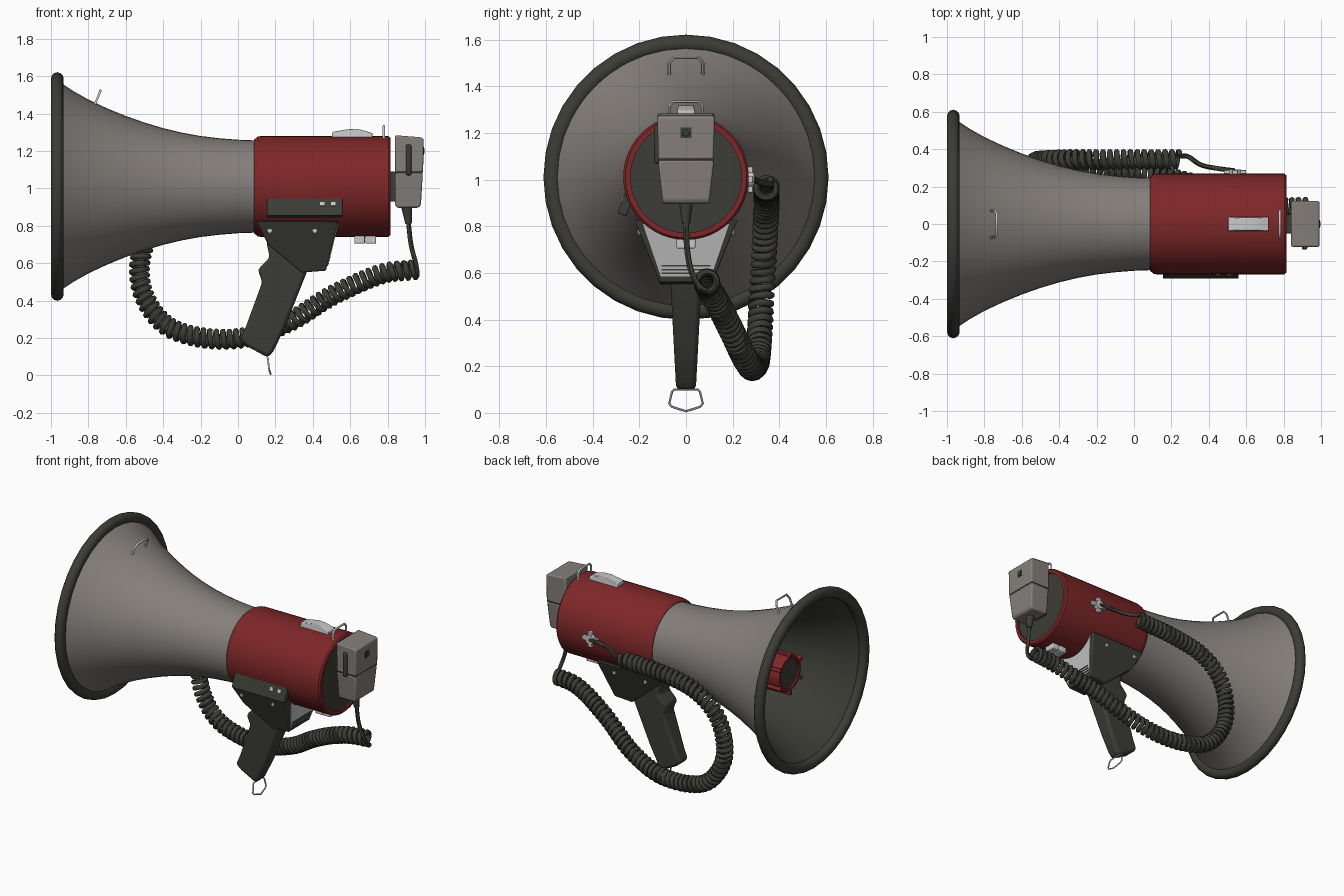
import bpy, bmesh, math
from mathutils import Vector, Matrix

if "Cube" in bpy.data.objects:
    bpy.data.objects.remove(bpy.data.objects["Cube"])

AXIS = 1.01  # height of the horn axis


def material(name, rgb):
    m = bpy.data.materials.new(name)
    m.diffuse_color = (*rgb, 1)
    m.use_nodes = True
    m.node_tree.nodes["Principled BSDF"].inputs["Base Color"].default_value = m.diffuse_color
    return m


GREY = material("warm_grey", (0.235, 0.215, 0.20))
RED = material("red", (0.21, 0.02, 0.021))
DARK = material("dark_olive", (0.046, 0.046, 0.038))
SILVER = material("silver", (0.58, 0.58, 0.58))


def finish(ob, mat, bevel=0.0, angle=35):
    ob.data.materials.append(mat)
    if bevel:
        b = ob.modifiers.new("bevel", 'BEVEL')
        b.width, b.segments, b.limit_method = bevel, 2, 'ANGLE'
    bpy.ops.object.select_all(action='DESELECT')
    ob.select_set(True)
    bpy.context.view_layer.objects.active = ob
    bpy.ops.object.shade_smooth_by_angle(angle=math.radians(angle))
    return ob


def from_bmesh(name, bm, mat, bevel=0.0):
    bmesh.ops.recalc_face_normals(bm, faces=bm.faces)
    me = bpy.data.meshes.new(name)
    bm.to_mesh(me)
    bm.free()
    ob = bpy.data.objects.new(name, me)
    bpy.context.collection.objects.link(ob)
    return finish(ob, mat, bevel)


def revolve(name, profile, mat, sides=40):
    """Spin (x, radius) points about the horn axis; radius 0 closes an end."""
    bm = bmesh.new()
    vs = [bm.verts.new((x, 0, AXIS + r)) for x, r in profile]
    es = [bm.edges.new(p) for p in zip(vs, vs[1:])]
    bmesh.ops.spin(bm, geom=vs + es, cent=(0, 0, AXIS), axis=(1, 0, 0),
                   angle=math.tau, steps=sides)
    bmesh.ops.remove_doubles(bm, verts=bm.verts, dist=1e-4)
    return from_bmesh(name, bm, mat)


def prism(name, outline, hw_low, hw_high, mat, bevel=0.0):
    """Side outline (x, z) spread in y; half width goes linearly from low to high z."""
    zs = [p[1] for p in outline]
    z0, z1 = min(zs), max(zs)
    bm = bmesh.new()
    rows = []
    for s in (-1, 1):
        rows.append([bm.verts.new((x, s * (hw_low + (hw_high - hw_low) * (z - z0) / (z1 - z0)), z))
                     for x, z in outline])
        bm.faces.new(rows[-1])
    for i in range(len(outline)):
        j = (i + 1) % len(outline)
        bm.faces.new((rows[0][i], rows[0][j], rows[1][j], rows[1][i]))
    return from_bmesh(name, bm, mat, bevel)


def box(name, loc, size, mat, bevel=0.0, rot_x=0.0):
    bm = bmesh.new()
    mx = Matrix.Translation(loc) @ Matrix.Rotation(rot_x, 4, 'X') @ Matrix.Diagonal((*size, 1))
    bmesh.ops.create_cube(bm, size=1, matrix=mx)
    return from_bmesh(name, bm, mat, bevel)


def rod(name, a, b, r1, r2, mat, sides=16):
    a, b = Vector(a), Vector(b)
    bm = bmesh.new()
    mx = Matrix.Translation((a + b) / 2) @ (b - a).to_track_quat('Z', 'Y').to_matrix().to_4x4()
    bmesh.ops.create_cone(bm, cap_ends=True, segments=sides, radius1=r1, radius2=r2,
                          depth=(b - a).length, matrix=mx)
    return from_bmesh(name, bm, mat)


def tube(name, pts, r, mat, cyclic=False, res=1):
    cu = bpy.data.curves.new(name, 'CURVE')
    cu.dimensions, cu.bevel_depth, cu.bevel_resolution = '3D', r, res
    cu.use_fill_caps = True
    sp = cu.splines.new('POLY')
    sp.points.add(len(pts) - 1)
    for p, q in zip(sp.points, pts):
        p.co = (*q, 1)
    sp.use_cyclic_u = cyclic
    ob = bpy.data.objects.new(name, cu)
    bpy.context.collection.objects.link(ob)
    bpy.ops.object.select_all(action='DESELECT')
    ob.select_set(True)
    bpy.context.view_layer.objects.active = ob
    bpy.ops.object.convert(target='MESH')
    return finish(bpy.context.object, mat, angle=60)


def smooth_path(pts, steps=30):
    """Catmull-Rom curve through the points."""
    p = [Vector(q) for q in pts]
    p = [2 * p[0] - p[1]] + p + [2 * p[-1] - p[-2]]
    out = []
    for a, b, c, d in zip(p, p[1:], p[2:], p[3:]):
        for k in range(steps):
            t = k / steps
            out.append(0.5 * (2 * b + (c - a) * t + (2 * a - 5 * b + 4 * c - d) * t * t
                              + (3 * b - a - 3 * c + d) * t ** 3))
    return out + [p[-2]]


# Horn bell, dark lining, rubber rim
bell = [(-0.955, 0.56), (-0.88, 0.51), (-0.8, 0.465), (-0.7, 0.418), (-0.6, 0.377), (-0.5, 0.342),
        (-0.4, 0.312), (-0.3, 0.288), (-0.2, 0.27), (-0.1, 0.258), (0.0, 0.25), (0.11, 0.246)]
revolve("horn_bell", bell, GREY)
revolve("horn_lining", [(x, r - 0.012) for x, r in bell] + [(0.11, 0)], DARK)
revolve("horn_rim", [(-0.966 + 0.034 * math.cos(a), 0.575 + 0.036 * math.sin(a))
                     for a in [math.tau * i / 12 for i in range(13)]], DARK, 36)

# Red inner driver with ribs and dark cap
revolve("inner_driver", [(-0.78, 0.095), (-0.80, 0.1), (-0.80, 0.118), (-0.785, 0.125),
                         (-0.6, 0.125), (-0.3, 0.11), (0.1, 0.1)], RED, 32)
revolve("inner_driver_cap", [(-0.79, 0), (-0.79, 0.105)], DARK, 32)
for i in range(6):
    a = math.tau * i / 6
    box(f"driver_rib_{i}", (-0.71, -0.13 * math.sin(a), AXIS + 0.13 * math.cos(a)),
        (0.2, 0.025, 0.03), RED, 0.004, a)

# Red body with dark end plate
revolve("body", [(0.085, 0.235), (0.085, 0.25), (0.105, 0.266), (0.12, 0.269), (0.805, 0.269),
                 (0.815, 0.26), (0.815, 0.238), (0.795, 0.238)], RED, 48)
revolve("body_end_plate", [(0.803, 0), (0.803, 0.239)], DARK, 48)

# Control panel on the front side of the body
tilt = math.radians(20)
out = Vector((0, -math.cos(tilt), -math.sin(tilt)))
up = Vector((0, -math.sin(tilt), math.cos(tilt)))


def on_panel(x, v, depth):
    return Vector((x, 0, AXIS)) + out * depth + up * v


box("control_panel", on_panel(0.357, 0, 0.265), (0.405, 0.04, 0.15), DARK, 0.005, -tilt)
rod("volume_knob", on_panel(0.22, -0.03, 0.28), on_panel(0.22, -0.03, 0.297), 0.019, 0.016, SILVER)
for i, (x, v) in enumerate([(0.45, 0.005), (0.51, 0.005), (0.48, -0.032)]):
    box(f"panel_button_{i}", on_panel(x, v, 0.287), (0.024, 0.008, 0.022), SILVER, 0, -tilt)
for i, v in enumerate((-0.035, 0.0)):
    box(f"panel_slider_{i}", on_panel(0.33, v, 0.287), (0.13, 0.008, 0.018), DARK, 0, -tilt)

# Handle bracket with silver rear panel, and pistol grip
prism("handle_bracket", [(0.10, 0.825), (0.535, 0.825), (0.47, 0.56), (0.34, 0.55), (0.16, 0.70)],
      0.11, 0.22, DARK, 0.006)
prism("bracket_rear_panel", [(0.525, 0.81), (0.537, 0.81), (0.481, 0.585), (0.469, 0.585)],
      0.108, 0.185, SILVER)
for i in range(3):
    z = 0.598 + 0.016 * i
    box(f"rear_panel_slat_{i}", (0.484 + 0.004 * i, 0, z), (0.006, 0.21, 0.007), DARK)
prism("grip", [(0.15, 0.72), (0.17, 0.63), (0.105, 0.565), (0.13, 0.50), (0.04, 0.255), (0.01, 0.19),
               (0.05, 0.155), (0.16, 0.095), (0.19, 0.13), (0.25, 0.255), (0.365, 0.545), (0.40, 0.72)],
      0.042, 0.075, DARK, 0.018)
for s in (-1, 1):
    for x in (0.17, 0.41):
        rod(f"bracket_screw_{x}_{s}", (x, s * 0.17, 0.772), (x, s * 0.207, 0.772), 0.012, 0.012, SILVER, 10)

# Wire loops for the strap
def strap_loop(name, bx, bz, tx, tz, hw):
    c = 0.75
    tube(name, [(bx, -hw, bz), (bx + (tx - bx) * c, -hw, bz + (tz - bz) * c), (tx, -hw * 0.75, tz),
                (tx, hw * 0.75, tz), (bx + (tx - bx) * c, hw, bz + (tz - bz) * c), (bx, hw, bz)],
         0.007, SILVER)


strap_loop("horn_strap_loop", -0.775, 1.425, -0.735, 1.523, 0.072)
strap_loop("body_strap_loop", 0.78, 1.25, 0.78, 1.333, 0.072)
tube("grip_ring", [(0.155, -0.05, 0.10), (0.16, -0.06, 0.09), (0.165, -0.072, 0.04), (0.168, -0.06, 0.026),
                   (0.175, 0, 0.007), (0.168, 0.06, 0.026), (0.165, 0.072, 0.04), (0.16, 0.06, 0.09),
                   (0.155, 0.05, 0.10)], 0.005, SILVER, True)

# Silver latch on top, foot below, cord socket on the back
prism("top_latch", [(0.50, 1.265), (0.505, 1.302), (0.60, 1.318), (0.65, 1.316), (0.72, 1.295), (0.72, 1.265)],
      0.04, 0.034, SILVER, 0.004)
for x in (0.65, 0.71):
    box(f"bottom_foot_{x}", (x, 0, 0.73), (0.056, 0.08, 0.05), SILVER, 0.005)
rod("cord_socket", (0.54, 0.25, 1.0), (0.54, 0.292, 1.0), 0.038, 0.032, SILVER, 12)
box("socket_bar", (0.54, 0.277, 1.0), (0.12, 0.022, 0.03), SILVER, 0.004)
box("socket_cross_bar", (0.54, 0.277, 1.0), (0.03, 0.022, 0.11), SILVER, 0.004)

# Hand microphone on the rear
box("microphone_mount", (0.825, 0, 1.01), (0.05, 0.1, 0.16), DARK, 0.005)
prism("microphone_upper", [(0.84, 1.086), (0.99, 1.086), (0.992, 1.268), (0.97, 1.274), (0.84, 1.284)],
      0.12, 0.122, GREY, 0.008)
prism("microphone_lower", [(0.84, 1.083), (0.988, 1.083), (0.978, 0.91), (0.965, 0.896), (0.85, 0.896), (0.84, 0.91)],
      0.1, 0.12, GREY, 0.012)
prism("microphone_seam", [(0.845, 1.079), (0.986, 1.079), (0.986, 1.09), (0.845, 1.09)], 0.117, 0.117, DARK)
box("microphone_grille", (0.991, 0, 1.2), (0.006, 0.045, 0.045), DARK)
rod("grille_dot", (0.99, 0, 1.2), (0.997, 0, 1.2), 0.016, 0.014, DARK)
box("talk_button", (0.912, -0.122, 1.152), (0.03, 0.03, 0.165), DARK, 0.01)

# Cord: strain relief, straight leads, coil
rod("strain_relief", (0.902, 0, 0.905), (0.912, 0, 0.81), 0.03, 0.017, DARK)
coil_pts = [(0.945, 0.09, 0.565), (0.76, 0.095, 0.54), (0.5, 0.16, 0.425), (0.28, 0.225, 0.29),
            (0.05, 0.27, 0.205), (-0.18, 0.295, 0.2), (-0.38, 0.31, 0.265), (-0.5, 0.32, 0.42),
            (-0.525, 0.33, 0.60), (-0.46, 0.34, 0.78), (-0.3, 0.345, 0.90), (-0.05, 0.345, 0.95), (0.25, 0.345, 0.965)]
path = smooth_path(coil_pts)
length = [0.0]
for a, b in zip(path, path[1:]):
    length.append(length[-1] + (b - a).length)
STEP, PITCH, coil, seg = 14, 0.037, [], 0
for k in range(int(length[-1] / PITCH * STEP)):
    s = k * PITCH / STEP
    while length[seg + 1] < s:
        seg += 1
    a, b = path[seg], path[seg + 1]
    c = a.lerp(b, (s - length[seg]) / (length[seg + 1] - length[seg]))
    n1 = (b - a).cross(Vector((0, 1, 0))).normalized()
    n2 = (b - a).normalized().cross(n1)
    t = math.tau * k / STEP
    coil.append(c + 0.042 * (n1 * math.cos(t) + n2 * math.sin(t)))
tube("coiled_cord", coil, 0.0155, DARK)
tube("microphone_lead", smooth_path([(0.91, 0, 0.83), (0.925, 0.005, 0.7), (0.95, 0.025, 0.6),
                                     (0.958, 0.06, 0.54), tuple(coil[0])], 6), 0.013, DARK)
tube("socket_lead", smooth_path([tuple(coil[-1]), (0.29, 0.36, 0.98), (0.36, 0.315, 0.99),
                                 (0.46, 0.295, 1.0), (0.54, 0.285, 1.0)], 6), 0.013, DARK)
